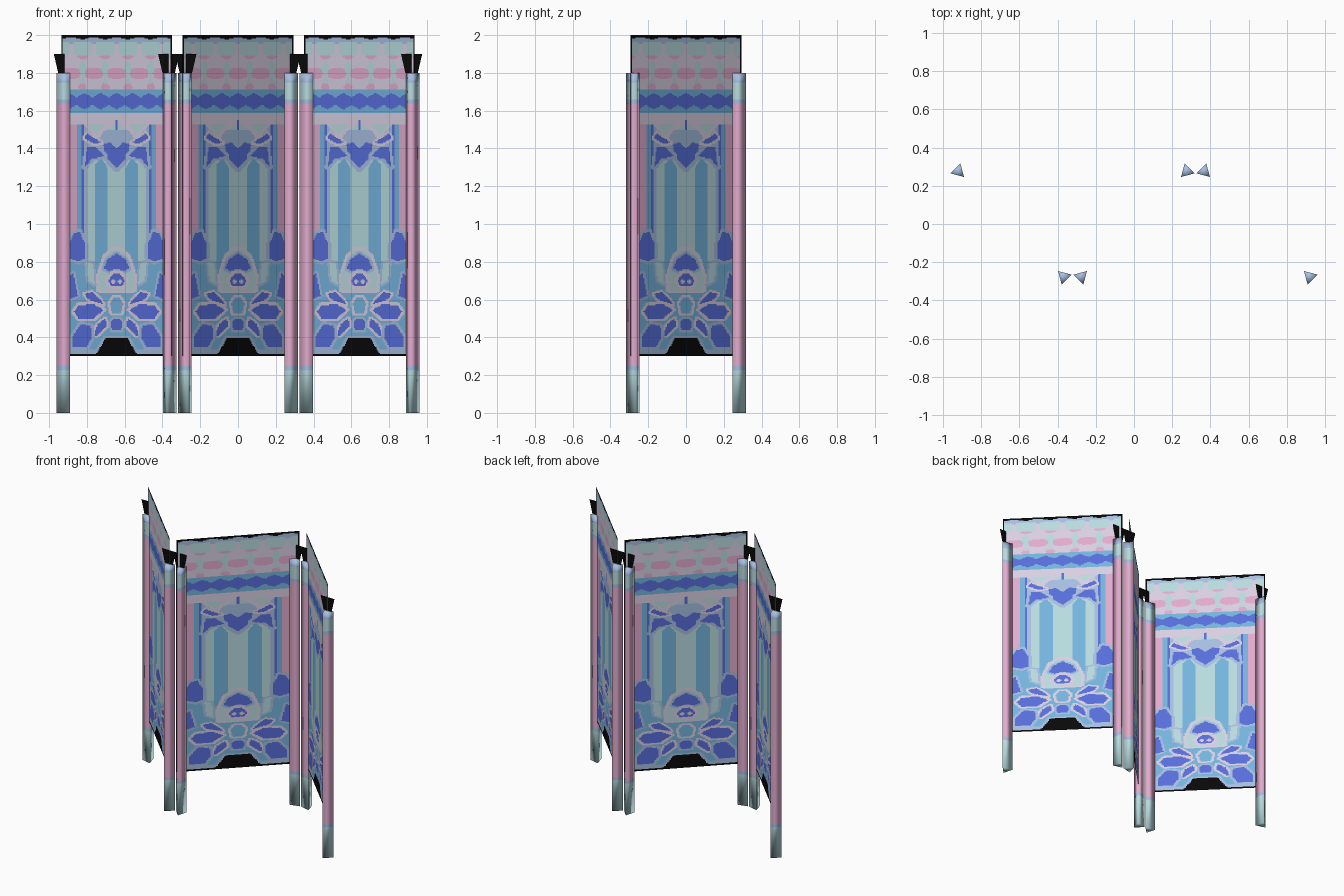
import bpy, bmesh, math
from mathutils import Vector

if "Cube" in bpy.data.objects:
    bpy.data.objects.remove(bpy.data.objects["Cube"])


def lin(c):
    c /= 255
    return c / 12.92 if c < 0.04045 else ((c + 0.055) / 1.055) ** 2.4


COLOURS = {"black": (8, 8, 8), "pale_teal": (184, 219, 223), "light_blue": (116, 180, 222),
           "royal_blue": (88, 110, 220), "pink": (226, 172, 206), "lavender": (217, 208, 226),
           "periwinkle": (166, 190, 224)}
MATS = []
for name, rgb in COLOURS.items():
    m = bpy.data.materials.new(name)
    m.diffuse_color = (*[lin(c) for c in rgb], 1)
    m.use_nodes = True
    m.node_tree.nodes["Principled BSDF"].inputs["Base Color"].default_value = m.diffuse_color
    MATS.append(m)
BLACK, TEAL, SKY, BLUE, PINK, LAV, PERI = range(7)

HALF, Z0, Z1 = 0.2925, 0.30, 2.0      # panel half width as seen from the front, bottom, top
NX, NZ = 98, 284


def finish(name, bm, smooth=False):
    me = bpy.data.meshes.new(name)
    bm.to_mesh(me)
    bm.free()
    for m in MATS:
        me.materials.append(m)
    for p in me.polygons:
        p.use_smooth = smooth
    ob = bpy.data.objects.new(name, me)
    bpy.context.collection.objects.link(ob)
    return ob


# --- painted pattern: layers in (a, z), a = distance from the panel's middle line
layers = []


def band(col, a0, a1, z0, z1):
    layers.append((col, lambda a, z: a0 <= a < a1 and z0 <= z < z1))


def rule(col, fn):
    layers.append((col, fn))


def inside(pts, a, z):
    hit = False
    for (x1, y1), (x2, y2) in zip(pts, pts[1:] + pts[:1]):
        if (y1 > z) != (y2 > z) and a < (x2 - x1) * (z - y1) / (y2 - y1) + x1:
            hit = not hit
    return hit


def near(pts, a, z, r):
    for (x1, y1), (x2, y2) in zip(pts, pts[1:] + pts[:1]):
        dx, dy = x2 - x1, y2 - y1
        t = max(0, min(1, ((a - x1) * dx + (z - y1) * dy) / (dx * dx + dy * dy)))
        if (a - x1 - t * dx) ** 2 + (z - y1 - t * dy) ** 2 < r * r:
            return True
    return False


def shape(col, pts, edge=None, r=0.015):
    lo_a, hi_a = min(p[0] for p in pts) - r, max(p[0] for p in pts) + r
    lo_z, hi_z = min(p[1] for p in pts) - r, max(p[1] for p in pts) + r

    def box(a, z):
        return lo_a <= a <= hi_a and lo_z <= z <= hi_z
    if edge is not None:
        layers.append((edge, lambda a, z: box(a, z) and (inside(pts, a, z) or near(pts, a, z, r))))
    layers.append((col, lambda a, z: box(a, z) and inside(pts, a, z)))


def wrap(a, period, shift=0.0):
    return abs((a + shift + period / 2) % period - period / 2)


# top frieze
band(LAV, 0, 1, 1.53, 2.0)
rule(PERI, lambda a, z: z > 1.955)
rule(TEAL, lambda a, z: 1.90 < z < 1.965 and wrap(a, 0.12, 0.06) < 0.048)
rule(TEAL, lambda a, z: 1.75 < z <= 1.92 and wrap(a, 0.12, 0.06) < 0.016 + 0.012 * math.sin(z * 70))
rule(PINK, lambda a, z: (wrap(a, 0.12) / 0.046) ** 4 + ((z - 1.797) / 0.028) ** 4 < 1)
rule(PINK, lambda a, z: (wrap(a, 0.12, 0.06) / 0.022) ** 2 + ((z - 1.725) / 0.02) ** 2 < 1)
rule(PINK, lambda a, z: (wrap(a, 0.12, 0.06) / 0.03) ** 2 + ((z - 1.885) / 0.01) ** 2 < 1)
rule(BLACK, lambda a, z: z > 1.975 + 0.013 * abs(math.cos(math.pi * a / 0.12)))
# diamond band
band(SKY, 0, 1, 1.585, 1.715)
rule(BLUE, lambda a, z: abs(z - 1.65) < 0.045 - 0.6 * wrap(a, 0.085, 0.0))
# side stripes and centre field
band(TEAL, 0, 0.172, 0.6, 1.53)
band(PERI, 0.155, 0.172, 0.7, 1.53)
band(PERI, 0, 0.15, 1.36, 1.50)
band(BLUE, 0.172, 0.187, 0.9, 1.53)
band(SKY, 0.187, 0.207, 0.9, 1.53)
band(PINK, 0.207, 1, 0.9, 1.53)
shape(SKY, [(0.05, 0.70), (0.115, 0.70), (0.115, 1.31), (0.08, 1.35), (0.05, 1.30)])
shape(TEAL, [(0.10, 1.47), (0.16, 1.53), (0.06, 1.53)], LAV)
# upper crest
shape(BLUE, [(-0.02, 1.40), (0.0, 1.40), (0.035, 1.435), (0.07, 1.42), (0.06, 1.36), (0.0, 1.295),
             (-0.02, 1.30)], PERI, 0.02)
shape(BLUE, [(0.06, 1.36), (0.115, 1.41), (0.155, 1.41), (0.168, 1.30), (0.13, 1.345)], PERI)
shape(BLUE, [(0.08, 1.43), (0.155, 1.48), (0.17, 1.455), (0.12, 1.425)], LAV, 0.012)
rule(BLUE, lambda a, z: a < 0.007 and 1.495 < z < 1.55)
rule(LAV, lambda a, z: abs(z - 1.53 + 0.6 * (a - 0.02)) < 0.011 and 0.01 < a < 0.10)
# lower field
band(SKY, 0.11, 1, 0.3, 0.80)
band(SKY, 0, 1, 0.3, 0.64)
band(SKY, 0.16, 1, 0.78, 0.90)
shape(BLUE, [(0.165, 0.82), (0.165, 0.89), (0.195, 0.96), (0.225, 0.95), (0.26, 0.88), (0.26, 0.82),
             (0.20, 0.80)], PERI)
shape(TEAL, [(0.115, 0.68), (0.15, 0.70), (0.16, 0.80), (0.125, 0.79)], PERI, 0.012)
shape(BLUE, [(0.205, 0.62), (0.255, 0.60), (0.255, 0.72), (0.23, 0.74)], PERI, 0.012)
# central arch
shape(TEAL, [(-0.02, 0.65), (0.085, 0.65), (0.095, 0.72), (0.06, 0.83), (0.02, 0.865),
             (-0.02, 0.865)], LAV)
shape(BLUE, [(-0.02, 0.77), (0.0, 0.765), (0.04, 0.75), (0.068, 0.765), (0.05, 0.81), (0.0, 0.845),
             (-0.02, 0.845)], PERI, 0.012)
shape(BLUE, [(-0.02, 0.67), (0.03, 0.67), (0.045, 0.70), (0.02, 0.735), (-0.02, 0.735)], LAV, 0.018)
rule(LAV, lambda a, z: (a - 0.018) ** 2 + (z - 0.695) ** 2 < 0.0001)
# flower petals
shape(BLUE, [(0.085, 0.60), (0.13, 0.64), (0.17, 0.63), (0.15, 0.60), (0.07, 0.575)], LAV, 0.012)
shape(BLUE, [(0.07, 0.545), (0.12, 0.575), (0.20, 0.57), (0.225, 0.535), (0.20, 0.50),
             (0.12, 0.50)], LAV)
shape(BLUE, [(0.06, 0.50), (0.10, 0.47), (0.12, 0.41), (0.10, 0.41), (0.05, 0.46)], LAV, 0.012)
shape(BLUE, [(0.135, 0.46), (0.19, 0.47), (0.235, 0.40), (0.235, 0.345), (0.16, 0.345),
             (0.13, 0.40)], PERI)
shape(BLUE, [(-0.02, 0.435), (0.025, 0.435), (0.03, 0.48), (0.015, 0.50), (-0.02, 0.50)], PERI, 0.012)
shape(SKY, [(-0.02, 0.53), (0.025, 0.53), (0.035, 0.58), (0.015, 0.61), (-0.02, 0.61)], LAV, 0.014)
# black cut-away border
band(PERI, 0, 1, 0.3, 0.335)
shape(BLACK, [(-0.02, 0.29), (0.13, 0.29), (0.095, 0.33), (0.06, 0.395), (-0.02, 0.395)], PERI)
rule(BLACK, lambda a, z: z < 0.312 or a > 0.286)

# --- panel mesh, shared by the three leaves
R2 = math.sqrt(2)
half_cols = NX // 2
bm = bmesh.new()
grid = [[bm.verts.new((HALF * R2 * (2 * i / NX - 1), 0, Z0 + (Z1 - Z0) * j / NZ))
         for i in range(NX + 1)] for j in range(NZ + 1)]
for j in range(NZ):
    z = Z0 + (Z1 - Z0) * (j + 0.5) / NZ
    row = []
    for i in range(half_cols):
        a = HALF * (i + 0.5) / half_cols
        row.append(next((c for c, f in reversed(layers) if f(a, z)), LAV))
    for i in range(NX):
        f = bm.faces.new((grid[j][i], grid[j][i + 1], grid[j + 1][i + 1], grid[j + 1][i]))
        f.material_index = row[i - half_cols if i >= half_cols else half_cols - 1 - i]
panel = finish("left_panel", bm)
panel_mesh = panel.data

# --- triangular posts in coloured height bands
LEVELS = [(0, TEAL), (0.225, PERI), (0.25, PINK), (1.635, PERI), (1.66, TEAL), (1.75, PERI), (1.8, None)]


def post(name, x, y, ang):
    bm = bmesh.new()
    rings = [[bm.verts.new((x + 0.0425 * math.cos(ang + k * math.tau / 3),
                            y + 0.0425 * math.sin(ang + k * math.tau / 3), z)) for k in range(3)]
             for z, _ in LEVELS]
    for (lo, hi), (_, col) in zip(zip(rings, rings[1:]), LEVELS):
        for k in range(3):
            n = (k + 1) % 3
            bm.faces.new((lo[k], lo[n], hi[n], hi[k])).material_index = col
    bm.faces.new(rings[0][::-1]).material_index = TEAL
    bm.faces.new(rings[-1]).material_index = PERI
    finish(name, bm, True)


# --- flared black finial card on top of each post
def finial(name, x, y):
    bm = bmesh.new()
    f = bm.faces.new([bm.verts.new((x + dx, y, z)) for dx, z in
                      ((-0.033, 1.8), (0.033, 1.8), (0.056, 1.9), (-0.056, 1.9))])
    f.material_index = BLACK
    finish(name, bm)


# --- three leaves folded in a zigzag
for side, cx, s in (("left", -0.643, -1), ("middle", 0, 1), ("right", 0.643, -1)):
    leaf = panel if side == "left" else bpy.data.objects.new(side + "_panel", panel_mesh)
    if leaf is not panel:
        bpy.context.collection.objects.link(leaf)
    leaf.location = (cx, 0, 0)
    leaf.rotation_euler = (0, 0, s * math.pi / 4)
    for e, d in (("a", -1), ("b", 1)):
        x, y = cx + d * 0.276, d * s * 0.276
        post(f"{side}_post_{e}", x, y, math.atan2(-d * s, -d))
        finial(f"{side}_finial_{e}", x, y)
